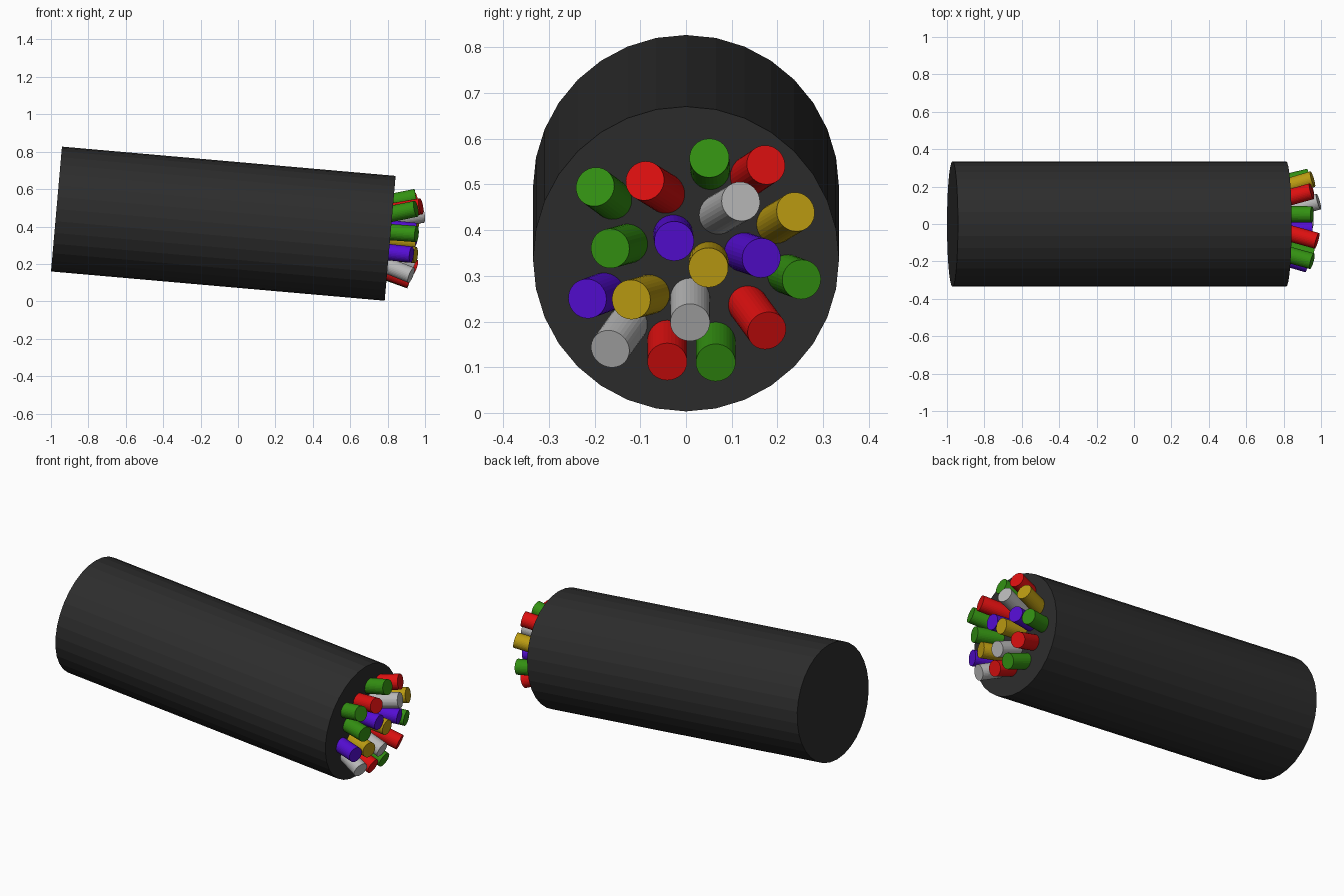
import bpy
import math
from mathutils import Vector


def material(name, rgb):
    m = bpy.data.materials.new(name)
    m.diffuse_color = (*rgb, 1.0)
    return m


MATS = {
    "black": material("black rubber", (0.026, 0.026, 0.026)),
    "red": material("red", (0.72, 0.005, 0.005)),
    "green": material("green", (0.033, 0.28, 0.006)),
    "purple": material("purple", (0.09, 0.004, 0.65)),
    "yellow": material("yellow", (0.50, 0.33, 0.006)),
    "grey": material("light grey", (0.48, 0.48, 0.48)),
}


def rod(name, a, b, radius, colour):
    """Capped 32-sided cylinder from point a to point b."""
    a, b = Vector(a), Vector(b)
    d = b - a
    # tilt about y then turn about z, which keeps a vertex on top
    rot = (0, math.acos(d.z / d.length), math.atan2(d.y, d.x))
    bpy.ops.mesh.primitive_cylinder_add(
        vertices=32, radius=radius, depth=d.length, location=(a + b) / 2, rotation=rot)
    ob = bpy.context.object
    ob.name = name
    ob.data.materials.append(MATS[colour])
    return ob


# thick outer sheath, sloping down 5 degrees towards +x
SHEATH_END = Vector((0.8135, 0, 0.3370))
rod("cable_sheath", (-0.9705, 0, 0.4935), SHEATH_END, 0.335, "black")

# wires: colour, base (y, z) on the sheath end, tip (y, z), tip x
WIRES = [
    ("green", -0.164, 0.469, -0.199, 0.495, 0.952),
    ("red", -0.048, 0.482, -0.090, 0.508, 0.978),
    ("green", 0.053, 0.534, 0.051, 0.558, 0.952),
    ("red", 0.142, 0.521, 0.175, 0.543, 0.950),
    ("grey", 0.074, 0.436, 0.120, 0.463, 0.987),
    ("yellow", 0.200, 0.416, 0.240, 0.440, 0.955),
    ("purple", -0.028, 0.390, -0.026, 0.376, 0.950),
    ("purple", 0.129, 0.351, 0.165, 0.339, 0.950),
    ("green", -0.129, 0.370, -0.166, 0.360, 0.955),
    ("yellow", 0.050, 0.331, 0.049, 0.318, 0.950),
    ("green", 0.223, 0.303, 0.253, 0.292, 0.935),
    ("purple", -0.181, 0.263, -0.216, 0.250, 0.928),
    ("yellow", -0.081, 0.259, -0.120, 0.248, 0.950),
    ("grey", 0.009, 0.250, 0.009, 0.198, 0.945),
    ("red", 0.138, 0.233, 0.177, 0.180, 0.945),
    ("grey", -0.130, 0.190, -0.166, 0.140, 0.926),
    ("red", -0.041, 0.158, -0.041, 0.112, 0.920),
    ("green", 0.065, 0.154, 0.065, 0.110, 0.920),
]
for i, (colour, by, bz, ty, tz, tx) in enumerate(WIRES, 1):
    bx = SHEATH_END.x + (bz - SHEATH_END.z) * math.tan(math.radians(5))
    base, tip = Vector((bx, by, bz)), Vector((tx, ty, tz))
    # root each wire a little way inside the sheath
    root = base - (tip - base).normalized() * 0.03
    rod(f"{colour}_wire_{i}", root, tip, 0.0435, colour)
